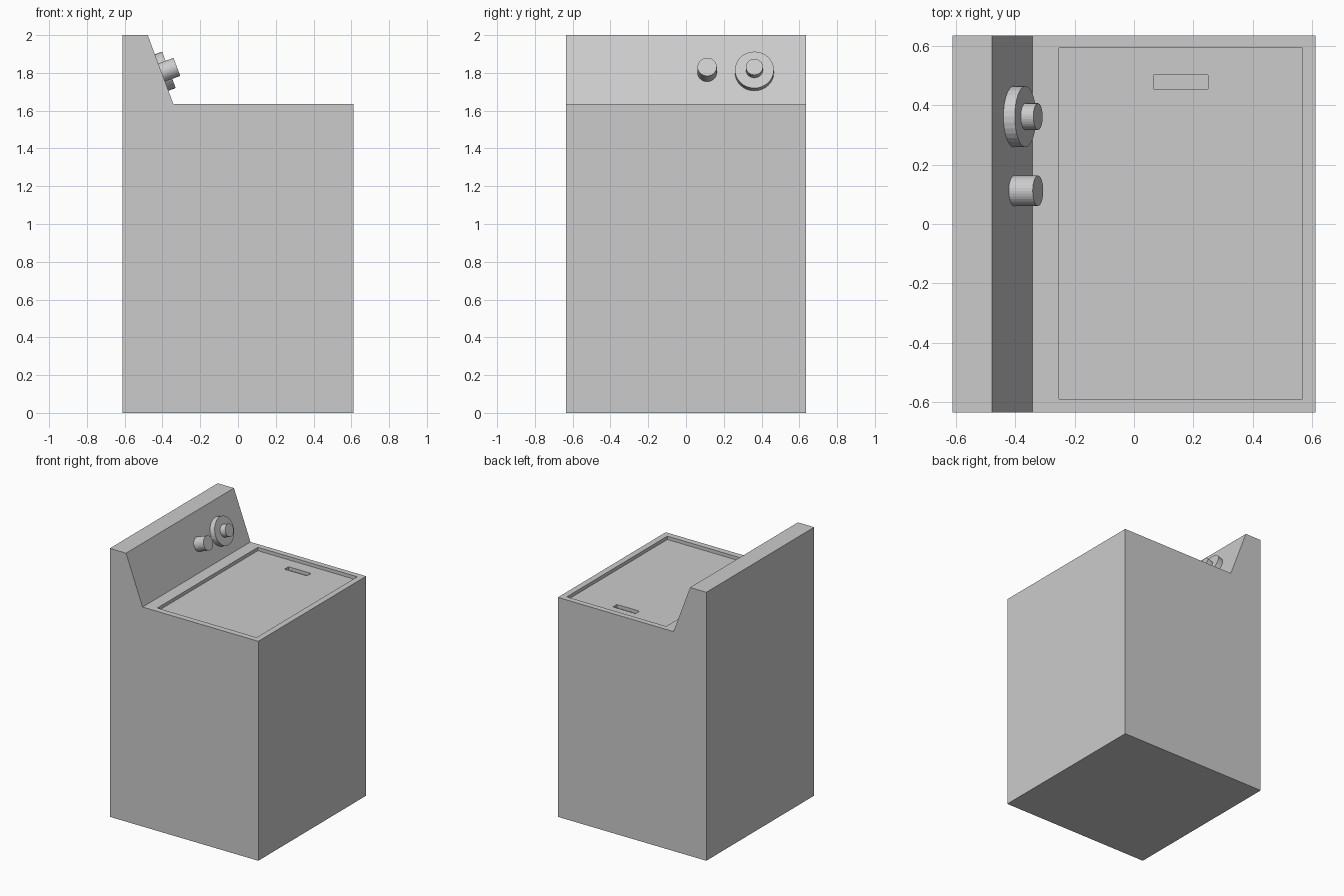
import bpy
import bmesh
from mathutils import Vector

if "Cube" in bpy.data.objects:
    bpy.data.objects.remove(bpy.data.objects["Cube"], do_unlink=True)

GREY = (0.6, 0.6, 0.6, 1)
enamel = bpy.data.materials.new("grey enamel")
enamel.use_nodes = True
enamel.diffuse_color = GREY
enamel.node_tree.nodes["Principled BSDF"].inputs["Base Color"].default_value = GREY

HALF_DEPTH = 0.635
DECK = 1.635


def make_object(name, bm):
    bmesh.ops.recalc_face_normals(bm, faces=bm.faces[:])
    mesh = bpy.data.meshes.new(name)
    bm.to_mesh(mesh)
    bm.free()
    mesh.materials.append(enamel)
    obj = bpy.data.objects.new(name, mesh)
    bpy.context.collection.objects.link(obj)
    return obj


def cut_box(target, low, high):
    """Cut a rectangular pocket into the target."""
    low, high = Vector(low), Vector(high)
    bm = bmesh.new()
    bmesh.ops.create_cube(bm, size=1)
    bmesh.ops.scale(bm, vec=high - low, verts=bm.verts)
    bmesh.ops.translate(bm, vec=(low + high) / 2, verts=bm.verts)
    cutter = make_object("pocket_cutter", bm)
    cutter.hide_render = True
    mod = target.modifiers.new("pocket", "BOOLEAN")
    mod.operation = "DIFFERENCE"
    mod.solver = "EXACT"
    mod.object = cutter
    bpy.context.view_layer.objects.active = target
    bpy.ops.object.modifier_apply(modifier=mod.name)
    bpy.data.objects.remove(cutter, do_unlink=True)


# Cabinet with raised, sloping control panel: side profile extruded in y
profile = [(-0.612, 0), (0.612, 0), (0.612, DECK),
           (-0.342, DECK), (-0.478, 2), (-0.612, 2)]
bm = bmesh.new()
side = bm.faces.new([bm.verts.new((x, -HALF_DEPTH, z)) for x, z in profile])
sweep = bmesh.ops.extrude_face_region(bm, geom=[side], use_keep_orig=True)
bmesh.ops.translate(bm, vec=(0, 2 * HALF_DEPTH, 0),
                    verts=[v for v in sweep["geom"] if isinstance(v, bmesh.types.BMVert)])
cabinet = make_object("cabinet", bm)

# Sunken lid, with a finger slot in it
LID = DECK - 0.025
cut_box(cabinet, (-0.252, -0.59, LID), (0.567, 0.593, DECK + 0.1))
cut_box(cabinet, (0.065, 0.455, LID - 0.025), (0.25, 0.502, LID + 0.05))

# Round controls standing square to the sloping panel
panel_low, panel_high = Vector((-0.342, 0, DECK)), Vector((-0.478, 0, 2))
slope = (panel_high - panel_low).normalized()
normal = Vector((slope.z, 0, -slope.x))
mount = panel_low.lerp(panel_high, 0.457)


def control(name, y, radius, start, end):
    bm = bmesh.new()
    bmesh.ops.create_cone(bm, cap_ends=True, segments=32, radius1=radius,
                          radius2=radius, depth=end - start)
    obj = make_object(name, bm)
    obj.rotation_euler = normal.to_track_quat("Z", "Y").to_euler()
    obj.location = mount + normal * (start + end) / 2 + Vector((0, y, 0))


control("dial_plate", 0.362, 0.103, -0.005, 0.041)
control("dial_knob", 0.362, 0.045, 0.03, 0.086)
control("small_knob", 0.112, 0.051, -0.005, 0.086)
